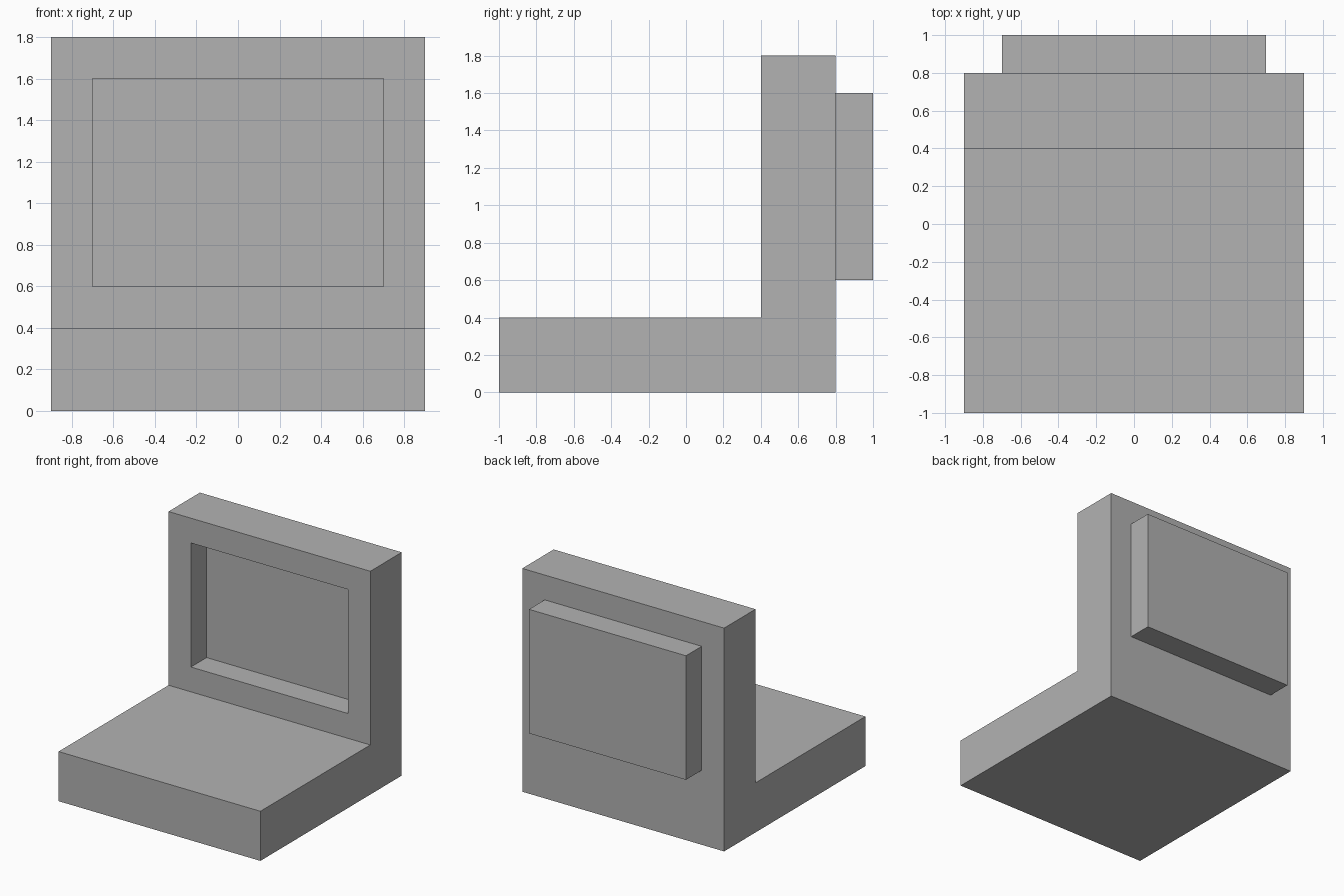
import bpy
import bmesh
from mathutils import Vector

cube = bpy.data.objects.get("Cube")
if cube:
    bpy.data.objects.remove(cube, do_unlink=True)

# Plain grey material
grey = bpy.data.materials.new("plain_grey")
grey.use_nodes = True
colour = (0.448, 0.448, 0.448, 1)
grey.diffuse_color = colour
grey.node_tree.nodes["Principled BSDF"].inputs["Base Color"].default_value = colour

HALF_WIDTH = 0.9
MARGIN = 0.2
DEPTH = 0.2

# L-shaped side profile (y, z): flat base with an upright back
profile = [(-1, 0), (0.8, 0), (0.8, 0.4), (0.8, 1.8),
           (0.4, 1.8), (0.4, 0.4), (-1, 0.4)]

bm = bmesh.new()
side = bm.faces.new([bm.verts.new((-HALF_WIDTH, y, z)) for y, z in profile])
extruded = bmesh.ops.extrude_face_region(bm, geom=[side], use_keep_orig=True)
bmesh.ops.translate(bm, vec=(2 * HALF_WIDTH, 0, 0),
                    verts=[g for g in extruded["geom"] if isinstance(g, bmesh.types.BMVert)])
bmesh.ops.recalc_face_normals(bm, faces=bm.faces)

# Front recess and matching rear panel, both pushed backwards
panels = [f for f in bm.faces
          if abs(f.normal.y) > 0.9 and f.calc_center_median().z > 1]
bmesh.ops.inset_individual(bm, faces=panels, thickness=MARGIN, use_even_offset=True)
for face in panels:
    bmesh.ops.translate(bm, vec=Vector((0, DEPTH, 0)), verts=face.verts[:])

# Walls now need to be square: rebuild the step around each panel
for face in panels:
    ring = {f for e in face.edges for f in e.link_faces} - {face}
    inner = face.verts[:]
    for sloped in ring:
        # Split each sloped strip into a flat rim and a straight wall
        a, b = [v for v in sloped.verts if v in inner]
        outer = {v: next(e.other_vert(v) for e in v.link_edges
                         if e.other_vert(v) not in inner) for v in (a, b)}
        for v in (a, b):
            edge = bm.edges.get((v, outer[v]))
            if edge and abs(v.co.y - outer[v].co.y) > 0.01:
                _, mid = bmesh.utils.edge_split(edge, v, 0.5)
                mid.co = v.co - Vector((0, DEPTH, 0))
    for sloped in {f for v in inner for f in v.link_faces} - {face}:
        mids = [v for v in sloped.verts if v not in inner
                and any(e.other_vert(v) in inner for e in v.link_edges)]
        bmesh.utils.face_split(sloped, mids[0], mids[1])

bmesh.ops.recalc_face_normals(bm, faces=bm.faces)
mesh = bpy.data.meshes.new("base_and_back")
bm.to_mesh(mesh)
bm.free()
mesh.materials.append(grey)
bpy.context.collection.objects.link(bpy.data.objects.new("base_and_back", mesh))
